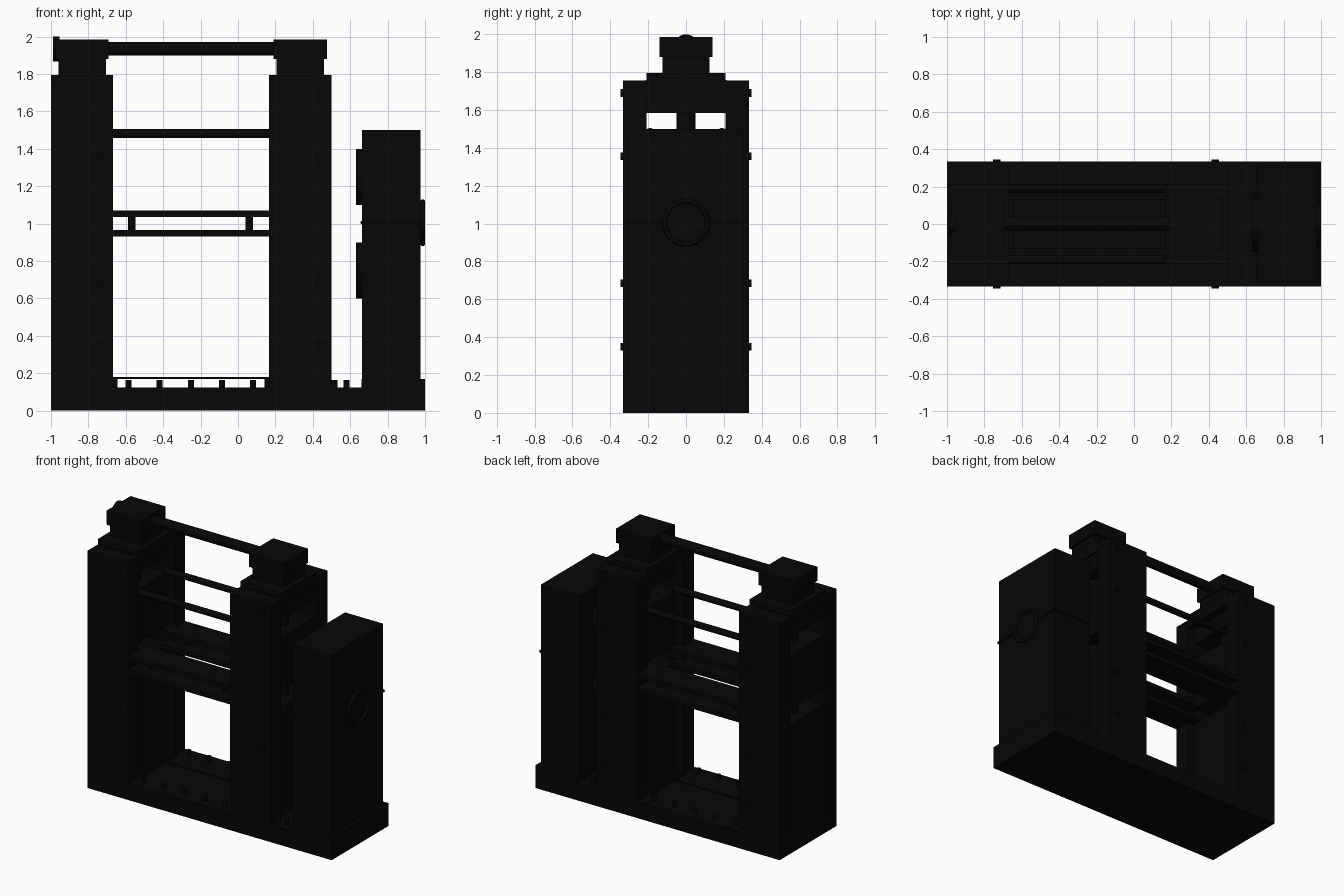
import bpy, math
from mathutils import Vector

cube = bpy.data.objects.get("Cube")
if cube:
    bpy.data.objects.remove(cube, do_unlink=True)

black = bpy.data.materials.new("near_black")
black.use_nodes = True
COLOR = (0.002, 0.002, 0.002, 1)
black.diffuse_color = COLOR
black.node_tree.nodes["Principled BSDF"].inputs["Base Color"].default_value = COLOR


def finish(name, smooth=False):
    ob = bpy.context.object
    ob.name = name
    ob.data.materials.append(black)
    bpy.ops.object.transform_apply(location=False, rotation=True, scale=True)
    if smooth:
        bpy.ops.object.shade_smooth_by_angle(angle=math.radians(40))


def box(name, x, y, z):
    """Box from (min, max) pairs."""
    bpy.ops.mesh.primitive_cube_add(size=1, location=[sum(p) / 2 for p in (x, y, z)])
    bpy.context.object.scale = [p[1] - p[0] for p in (x, y, z)]
    finish(name)


def rod(name, start, end, r, sides=24):
    """Cylinder between two points."""
    a, b = Vector(start), Vector(end)
    bpy.ops.mesh.primitive_cylinder_add(vertices=sides, radius=r, depth=(b - a).length,
                                        location=(a + b) / 2)
    bpy.context.object.rotation_euler = (b - a).to_track_quat('Z', 'Y').to_euler()
    finish(name, True)


# Base plate and raised plinth under the cabinet
W = 0.333
box("base", (-1, 1), (-W, W), (0, 0.125))
box("cabinet_plinth", (0.66, 1), (-W, W), (0.12, 0.168))


# Towers: posts, slotted web, lead screw, stepped cap and gearbox
def tower(side, x0, x1, outer, bolt_x):
    inner = 0.06
    wx = (x0 + 0.015, x1 - inner) if outer < 0 else (x0 + inner, x1 - 0.015)
    for s, tag in ((-1, "front"), (1, "back")):
        y = sorted((s * 0.21, s * W))
        box(f"{side}_{tag}_post", (x0, x1), y, (0.12, 1.755))
        for z in (0.35, 0.685, 1.355, 1.69):
            rod(f"{side}_{tag}_bolt", (bolt_x, s * 0.32, z), (bolt_x, s * 0.345, z), 0.02, 12)
    for z in ((0.12, 0.94), (1.06, 1.46), (1.585, 1.76)):
        box(f"{side}_web", wx, (-0.215, 0.215), z)
    box(f"{side}_top_block", (x0, x1), (-0.21, 0.21), (1.70, 1.795))
    cx = (wx[0] + wx[1]) / 2
    rod(f"{side}_lead_screw", (cx, 0, 0.12), (cx, 0, 1.78), 0.05)
    box(f"{side}_neck", (x0 + 0.04, x1 - 0.04), (-0.125, 0.125), (1.79, 1.885))
    box(f"{side}_gearbox", (x0 + 0.023, x1 - 0.025), (-0.14, 0.14), (1.88, 1.985))


tower("right", -1, -0.667, -1, -0.735)
tower("left", 0.167, 0.5, 1, 0.435)

# Drive shaft with end hub
rod("drive_shaft", (-0.75, 0, 1.935), (0.25, 0, 1.935), 0.036)
rod("shaft_hub", (-0.988, 0, 1.933), (-0.955, 0, 1.933), 0.067)

# Span members between the towers
for s, tag in ((-1, "front"), (1, "back")):
    y = s * 0.19
    rod(f"{tag}_guide_rail", (-0.73, y, 1.482), (0.23, y, 1.482), 0.023)
    ys = sorted((s * 0.13, s * W))
    for level, z in (("lower", (0.93, 0.965)), ("upper", (1.035, 1.07))):
        box(f"carriage_{tag}_{level}_plate", (-0.72, 0.22), ys, z)
    for x in (-0.567, 0.06):
        rod(f"carriage_{tag}_spacer", (x, s * 0.23, 0.95), (x, s * 0.23, 1.05), 0.02)
    for i in range(5):
        x = -0.585 + i * 0.1663
        rod(f"{tag}_floor_bolt", (x, s * 0.26, 0.12), (x, s * 0.26, 0.165), 0.016, 12)
    for x in (0.515, 0.58):
        rod(f"{tag}_plinth_bolt", (x, s * 0.26, 0.12), (x, s * 0.26, 0.165), 0.016, 12)
for x in (-0.667, 0.143):
    box("floor_bracket", (x, x + 0.024), (-0.2, 0.2), (0.12, 0.178))
rod("floor_line", (-0.667, 0, 0.174), (0.167, 0, 0.174), 0.006, 12)

# Control cabinet with round fans
CX, CY = (0.663, 0.975), 0.305
box("cabinet", CX, (-CY, CY), (0.15, 1.5))
for z in (0.75, 1.25):
    rod("cabinet_fan", (0.63, 0, z), (0.67, 0, z), 0.15, 32)

# Cable band around the cabinet and the coil on its side
zc = 1.005
for y in (-CY, CY):
    rod("cabinet_cable", (CX[0], y, zc), (CX[1] + 0.005, y, zc), 0.009, 12)
rod("cabinet_cable", (CX[0], -CY, zc), (CX[0], CY, zc), 0.009, 12)
for s in (-1, 1):
    rod("cabinet_cable", (CX[1] + 0.005, s * CY, zc), (CX[1] + 0.005, s * 0.115, zc), 0.009, 12)
bpy.ops.mesh.primitive_torus_add(major_radius=0.113, minor_radius=0.0125, major_segments=40,
                                 minor_segments=10, location=(0.9875, 0, zc),
                                 rotation=(0, math.pi / 2, 0))
finish("cable_coil", True)
